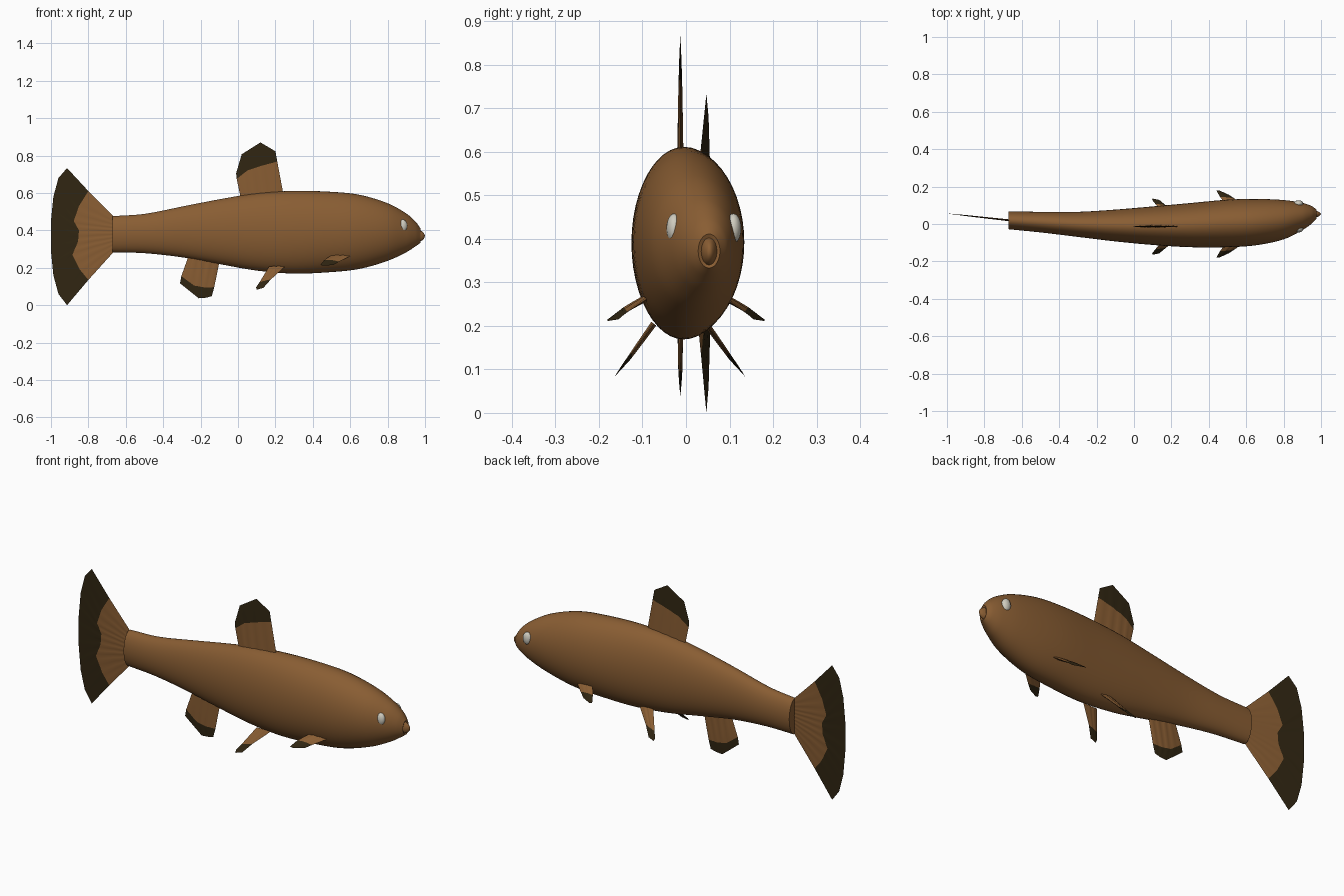
import bpy, bmesh, math
from mathutils import Vector

if "Cube" in bpy.data.objects:
    bpy.data.objects.remove(bpy.data.objects["Cube"])


def material(name, color):
    m = bpy.data.materials.new(name)
    m.diffuse_color = (*color, 1)
    m.use_nodes = True
    m.node_tree.nodes["Principled BSDF"].inputs["Base Color"].default_value = m.diffuse_color
    return m


BROWN = material("brown scales", (0.25, 0.11, 0.033))
DARK = material("dark fin edge", (0.03, 0.019, 0.006))
PALE = material("pale eye", (0.62, 0.6, 0.52))


def finish(name, bm, mats, angle=40):
    bmesh.ops.remove_doubles(bm, verts=bm.verts, dist=1e-5)
    bmesh.ops.recalc_face_normals(bm, faces=bm.faces)
    me = bpy.data.meshes.new(name)
    bm.to_mesh(me)
    bm.free()
    for m in mats:
        me.materials.append(m)
    ob = bpy.data.objects.new(name, me)
    bpy.context.collection.objects.link(ob)
    bpy.ops.object.select_all(action='DESELECT')
    ob.select_set(True)
    bpy.context.view_layer.objects.active = ob
    bpy.ops.object.shade_smooth_by_angle(angle=math.radians(angle))
    return ob


def spline(a, b, c, d, t):
    """Catmull-Rom step between b and c for tuples, uneven spacing in x."""
    h = c[0] - b[0]
    out = [b[0] + h * t]
    for k in range(1, len(b)):
        m0 = (c[k] - a[k]) / (c[0] - a[0]) * h
        m1 = (d[k] - b[k]) / (d[0] - b[0]) * h
        out.append((2*t**3 - 3*t*t + 1) * b[k] + (t**3 - 2*t*t + t) * m0
                   + (3*t*t - 2*t**3) * c[k] + (t**3 - t*t) * m1)
    return tuple(out)


# Body stations: x, centre y, half width, top z, bottom z
stations = [
    (-.67, .020, .048, .476, .283), (-.50, .010, .055, .488, .278),
    (-.30, -.002, .067, .527, .256), (-.10, -.008, .085, .566, .220),
    (.10, -.009, .103, .598, .185), (.30, -.006, .118, .611, .169),
    (.50, .003, .127, .606, .177), (.65, .010, .124, .590, .194),
    (.80, .023, .105, .545, .237), (.90, .040, .073, .490, .283),
    (.95, .049, .047, .446, .315), (.975, .053, .025, .411, .333)]

# Body: elliptical rings along the bent spine, closed at both ends
rings = []
for i in range(len(stations) - 1):
    a, d = stations[max(i - 1, 0)], stations[min(i + 2, len(stations) - 1)]
    rings += [spline(a, stations[i], stations[i + 1], d, j / 5) for j in range(5)]
rings.append(stations[-1])
# mouth: a groove inside the lip and a rounded snout tip
rings += [(.971, .053, .018, .402, .340), (.985, .053, .014, .394, .346),
          (.995, .054, .007, .383, .357)]
bm = bmesh.new()
N = 48
loops = []
for x, y, w, zt, zb in rings:
    zc, h = (zt + zb) / 2, (zt - zb) / 2
    loops.append([bm.verts.new((x, y + w * math.cos(2 * math.pi * k / N),
                                zc + h * math.sin(2 * math.pi * k / N))) for k in range(N)])
for p, q in zip(loops, loops[1:]):
    for k in range(N):
        bm.faces.new((p[k], p[(k + 1) % N], q[(k + 1) % N], q[k]))
bm.faces.new(loops[0])
tip = bm.verts.new((1.0, .054, .37))
for k in range(N):
    bm.faces.new((loops[-1][k], loops[-1][(k + 1) % N], tip))
finish("body", bm, [BROWN])

# Eyes
for side, name in ((-1, "right_eye"), (1, "left_eye")):
    bm = bmesh.new()
    bmesh.ops.create_uvsphere(bm, u_segments=20, v_segments=12, radius=1)
    bmesh.ops.scale(bm, vec=(.025, .018, .034), verts=bm.verts)
    bmesh.ops.translate(bm, vec=(.88, .041 + side * .068, .424), verts=bm.verts)
    finish(name, bm, [PALE])


def resample(pts, n):
    out = [Vector(a).lerp(Vector(b), j / n) for a, b in zip(pts, pts[1:]) for j in range(n)]
    return out + [Vector(pts[-1])]


def fin(name, root, mid, edge, normal, thick, n=6):
    """Thin pleated fin: brown from root to mid line, dark from mid line to edge."""
    R, M, E = (resample(p, n) for p in (root, mid, edge))
    cols = len(R)
    nrm = Vector(normal).normalized()
    bm = bmesh.new()
    for side in (1, -1):
        grid = []
        for i in range(cols):
            u = i / (cols - 1)
            t = thick * math.sin(math.pi * u) ** .5 if 0 < i < cols - 1 else 0
            t *= 1 + .25 * math.cos(i * math.pi * 2 / 4)
            pts = (R[i], R[i].lerp(M[i], .5), M[i], M[i].lerp(E[i], .5), E[i])
            grid.append([bm.verts.new(p + nrm * side * t * f)
                         for p, f in zip(pts, (1, .85, .65, .4, 0))])
        for a, b in zip(grid, grid[1:]):
            for r in range(4):
                f = bm.faces.new((a[r], b[r], b[r + 1], a[r + 1]))
                f.material_index = int(r >= 2)
    return finish(name, bm, [BROWN, DARK])


def flat(pts, y):
    return [(x, y(x) if callable(y) else y, z) for x, z in pts]


# Tail fin, continuing the bend of the body
def tail_y(x):
    return .02 + (-.67 - x) * .11


fin("tail_fin",
    flat([(-.66, .47 - .18 * i / 7) for i in range(8)], tail_y),
    flat([(-.80, .61), (-.85, .53), (-.878, .45), (-.85, .40),
          (-.855, .34), (-.885, .27), (-.845, .19), (-.80, .135)], tail_y),
    flat([(-.914, .733), (-.96, .68), (-.987, .58), (-1, .45),
          (-1, .29), (-.987, .16), (-.96, .06), (-.914, 0)], tail_y),
    (.11, 1, 0), .004)

# Dorsal fin
fin("dorsal_fin",
    flat([(.02, .55), (.07, .56), (.15, .57), (.245, .58)], -.013),
    flat([(-.007, .675), (.05, .72), (.125, .745), (.21, .768)], -.013),
    flat([(-.01, .705), (.02, .807), (.12, .87), (.20, .823)], -.013),
    (0, 1, 0), .006)

# Anal fin
fin("anal_fin",
    flat([(-.262, .27), (-.21, .26), (-.15, .25), (-.10, .23)], -.013),
    flat([(-.303, .155), (-.235, .105), (-.18, .095), (-.127, .096)], -.013),
    flat([(-.31, .117), (-.21, .037), (-.17, .04), (-.14, .048)], -.013),
    (0, 1, 0), .006)

# Paired fins, mirrored about the local spine line
for side, word in ((1, "left"), (-1, "right")):
    def pair(pts, y0):
        return [(x, y0 + side * y, z) for x, y, z in pts]

    fin(word + "_pelvic_fin",
        pair([(.165, .06, .205), (.205, .06, .205), (.25, .06, .205)], -.014),
        pair([(.115, .12, .122), (.143, .115, .128), (.175, .11, .137)], -.014),
        pair([(.097, .143, .095), (.10, .15, .083), (.135, .143, .092)], -.014),
        (0, side * .8, .6), .006)
    fin(word + "_pectoral_fin",
        pair([(.50, .09, .268), (.55, .09, .265), (.60, .09, .262)], 0),
        pair([(.46, .145, .240), (.50, .14, .238), (.54, .135, .232)], 0),
        pair([(.44, .18, .215), (.455, .18, .211), (.51, .155, .215)], 0),
        (0, side * .5, .85), .006)
